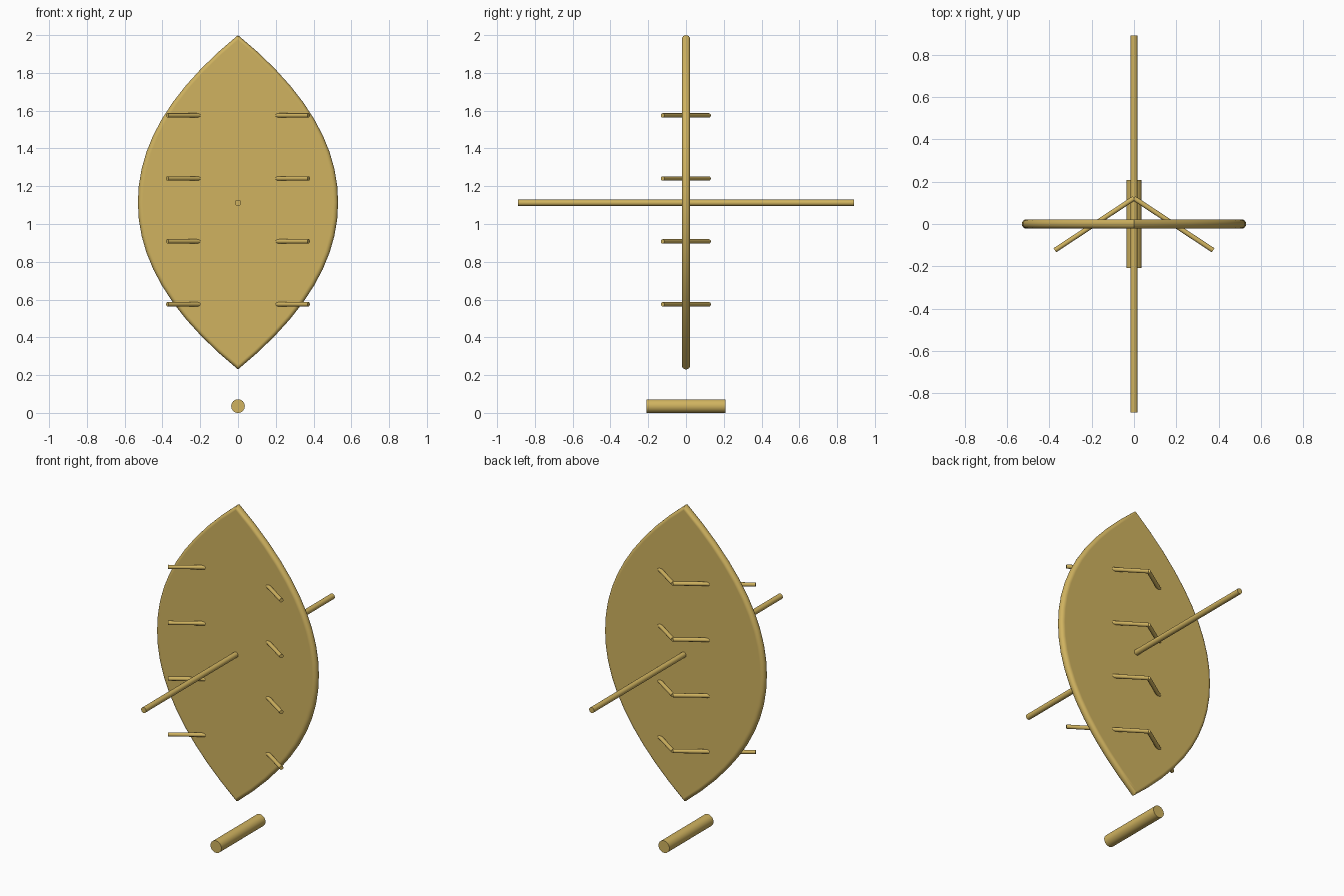
import bpy, bmesh, math
from mathutils import Vector

if "Cube" in bpy.data.objects:
    bpy.data.objects.remove(bpy.data.objects["Cube"])

brass = bpy.data.materials.new("brass")
brass.diffuse_color = (0.63, 0.45, 0.116, 1.0)
brass.use_nodes = True
brass.node_tree.nodes["Principled BSDF"].inputs["Base Color"].default_value = brass.diffuse_color


def finish(obj, angle=35):
    obj.data.materials.append(brass)
    bpy.ops.object.select_all(action='DESELECT')
    obj.select_set(True)
    bpy.context.view_layer.objects.active = obj
    bpy.ops.object.shade_smooth_by_angle(angle=math.radians(angle))


def rod(name, a, b, radius, sides=24):
    """Flat-ended round bar from a to b."""
    a, b = Vector(a), Vector(b)
    d = b - a
    bpy.ops.mesh.primitive_cylinder_add(
        vertices=sides, radius=radius, depth=d.length, location=(a + b) / 2,
        rotation=d.to_track_quat('Z', 'Y').to_euler())
    obj = bpy.context.object
    obj.name = name
    finish(obj)


# Leaf-shaped plate with a rounded rim
HALF_W, HALF_H, MID_Z, R, N = 0.53, 0.885, 1.115, 0.022, 20


def outline(inset):
    """Pointed oval, shrunk by the inset, as (x, z) pairs."""
    w, h = HALF_W - inset, HALF_H - inset
    pts = []
    for side in (1, -1):
        for i in range(N):
            t = side * (1 - 2 * i / N)
            pts.append((side * w * (1 - abs(t) ** 2.05), MID_Z + h * t))
    return pts


bm = bmesh.new()
sections = [(R + 0.004, -R)]
for k in range(9):
    a = math.radians(-90 + 22.5 * k)
    sections.append((R * (1 - math.cos(a)), R * math.sin(a)))
sections.append((R + 0.004, R))
rings = [[bm.verts.new((x, y, z)) for x, z in outline(inset)]
         for inset, y in sections]
for r0, r1 in zip(rings, rings[1:]):
    for i in range(2 * N):
        j = (i + 1) % (2 * N)
        bm.faces.new((r0[i], r0[j], r1[j], r1[i]))
bm.faces.new(rings[0])
bm.faces.new(rings[-1])
bmesh.ops.recalc_face_normals(bm, faces=bm.faces)
mesh = bpy.data.meshes.new("leaf_plate")
bm.to_mesh(mesh)
bm.free()
plate = bpy.data.objects.new("leaf_plate", mesh)
bpy.context.collection.objects.link(plate)
finish(plate)

# Long bar through the middle, front to back
rod("cross_bar", (0, -0.89, 1.112), (0, 0.89, 1.112), 0.0165)

# Short thick bar below the plate
rod("foot_bar", (0, -0.208, 0.036), (0, 0.208, 0.036), 0.036, 32)

# Four V-shaped pairs of pins, meeting behind the plate
for n, z in enumerate((0.575, 0.908, 1.241, 1.575)):
    for side, label in ((-1, "left"), (1, "right")):
        rod(f"pin_{label}_{n + 1}", (0, 0.122, z),
            (side * 0.374, -0.124, z), 0.0115, 16)
